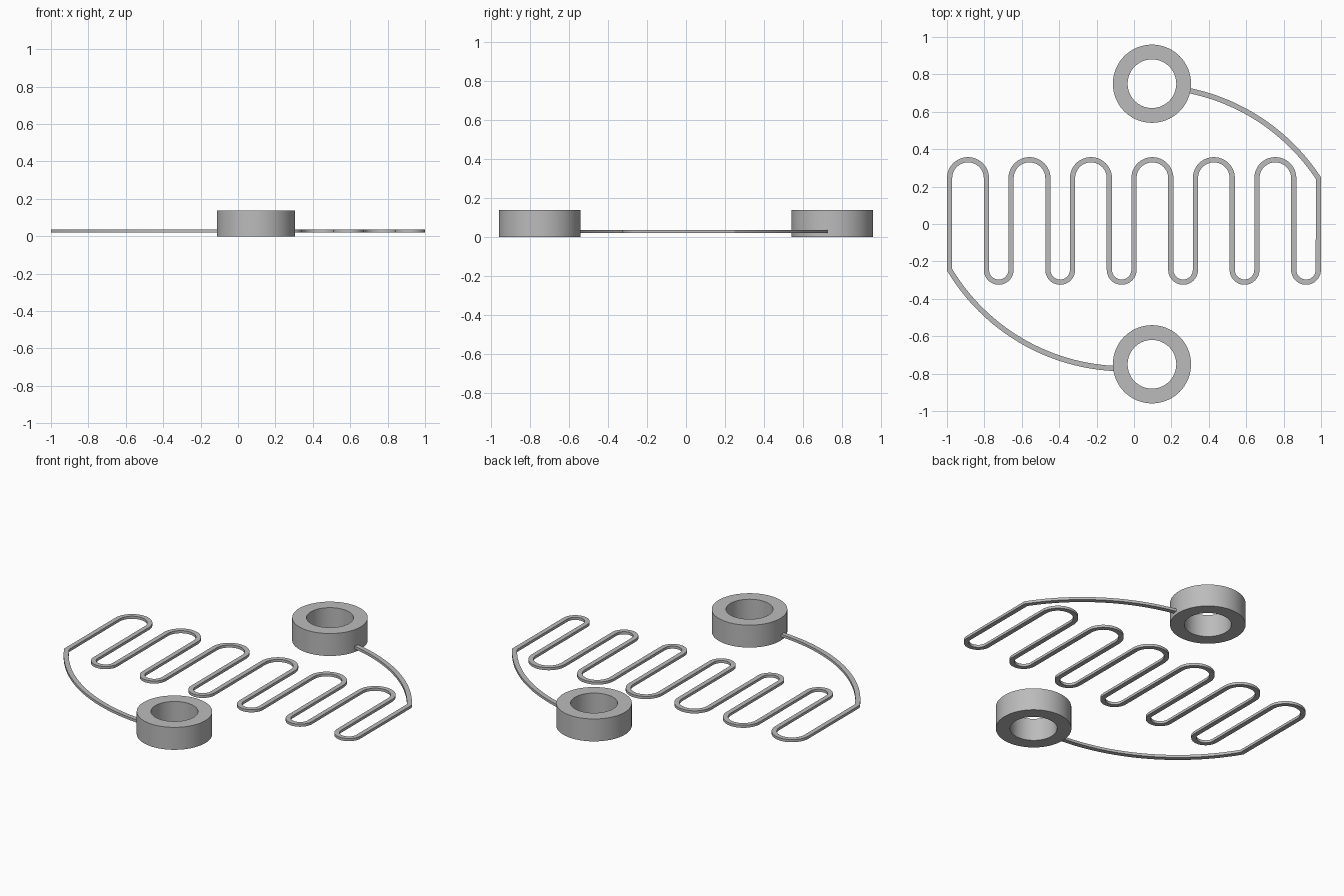
import bpy, bmesh, math
from mathutils import Vector

cube = bpy.data.objects.get("Cube")
if cube:
    bpy.data.objects.remove(cube, do_unlink=True)

grey = bpy.data.materials.new("plain grey")
grey.use_nodes = True
colour = (0.5, 0.5, 0.5, 1)
grey.diffuse_color = colour
grey.node_tree.nodes["Principled BSDF"].inputs["Base Color"].default_value = colour


def finish(name, bm):
    bmesh.ops.recalc_face_normals(bm, faces=bm.faces)
    mesh = bpy.data.meshes.new(name)
    bm.to_mesh(mesh)
    bm.free()
    mesh.materials.append(grey)
    obj = bpy.data.objects.new(name, mesh)
    bpy.context.collection.objects.link(obj)
    bpy.ops.object.select_all(action="DESELECT")
    obj.select_set(True)
    bpy.context.view_layer.objects.active = obj
    bpy.ops.object.shade_smooth_by_angle(angle=math.radians(30))
    return obj


def bridge(bm, loops, closed):
    """Skin a list of four-point sections."""
    count = len(loops)
    for i in range(count if closed else count - 1):
        a, b = loops[i], loops[(i + 1) % count]
        for j in range(4):
            k = (j + 1) % 4
            bm.faces.new((a[j], a[k], b[k], b[j]))
    if not closed:
        bm.faces.new(loops[0])
        bm.faces.new(loops[-1])


def ring(name, x, y, outer=0.209, inner=0.13, height=0.137, sides=96):
    bm = bmesh.new()
    loops = []
    for i in range(sides):
        a = math.tau * i / sides
        loops.append([bm.verts.new((x + r * math.cos(a), y + r * math.sin(a), z))
                      for r, z in ((inner, 0), (outer, 0), (outer, height), (inner, height))])
    bridge(bm, loops, True)
    return finish(name, bm)


def clockwise_arc(p, q, radius, steps=32):
    """Points of the short clockwise arc from p to q."""
    p, q = Vector(p), Vector(q)
    chord = q - p
    side = Vector((chord.y, -chord.x)).normalized()
    centre = (p + q) / 2 + side * math.sqrt(max(0, radius ** 2 - chord.length_squared / 4))
    start = math.atan2(p.y - centre.y, p.x - centre.x)
    sweep = 2 * math.asin(min(1, chord.length / 2 / radius))
    return [centre + radius * Vector((math.cos(start - sweep * i / steps),
                                      math.sin(start - sweep * i / steps)))
            for i in range(steps + 1)]


def ribbon(name, path, half_width=0.014, low=0.02, high=0.036):
    """Rectangular strip with mitred joints along a flat path."""
    bm = bmesh.new()
    loops = []
    for i, p in enumerate(path):
        before = (p - path[i - 1]).normalized() if i else None
        after = (path[i + 1] - p).normalized() if i < len(path) - 1 else before
        before = before or after
        tangent = (before + after).normalized()
        offset = Vector((-tangent.y, tangent.x)) * half_width / tangent.dot(after)
        loops.append([bm.verts.new((*(p + offset * s), z))
                      for s, z in ((-1, low), (1, low), (1, high), (-1, high))])
    bridge(bm, loops, False)
    return finish(name, bm)


# Terminal rings
RING_X, RING_Y = 0.096, 0.75
ring("front_ring", RING_X, -RING_Y)
ring("back_ring", RING_X, RING_Y)

# Serpentine track: wide bends at the back, narrow bends at the front
EDGE, REACH = 0.986, 0.245
WIDE, NARROW = 0.0985, 0.0658
path = clockwise_arc((-0.09, -0.773), (-EDGE, -REACH), 1.09)
x = -EDGE
for _ in range(6):
    path += [Vector((x + WIDE - WIDE * math.cos(math.pi * i / 24),
                     REACH + WIDE * math.sin(math.pi * i / 24))) for i in range(25)]
    x += 2 * WIDE
    path += [Vector((x + NARROW - NARROW * math.cos(math.pi * i / 24),
                     -REACH - NARROW * math.sin(math.pi * i / 24))) for i in range(25)]
    x += 2 * NARROW

# Last straight run and the lead curving back to the rear ring
lead = clockwise_arc((0.27, 0.718), (EDGE, REACH), 1.09)
path += lead[::-1]
ribbon("serpentine_track", path)
